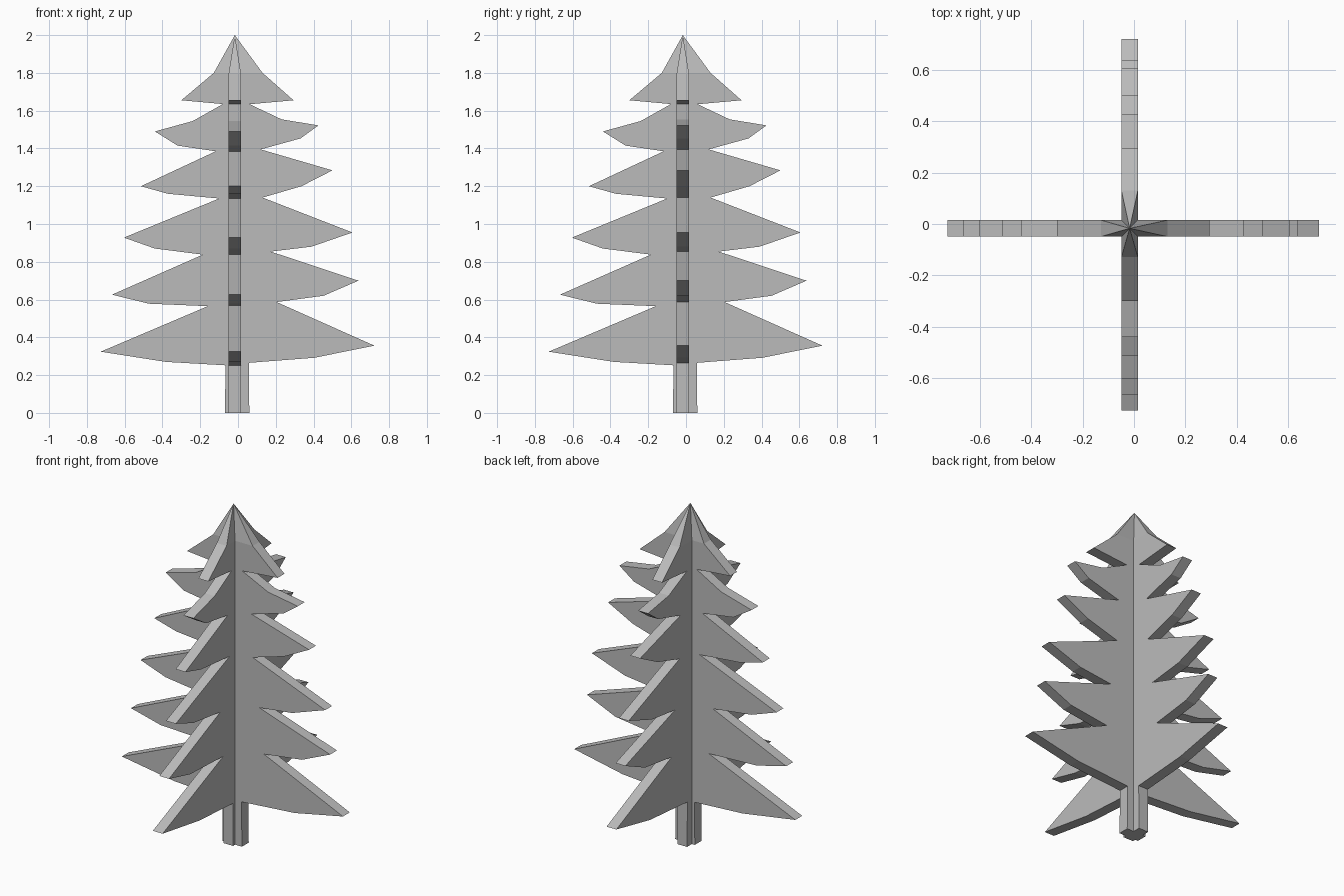
import bpy, bmesh, math
from mathutils import Matrix, Vector

if "Cube" in bpy.data.objects:
    bpy.data.objects.remove(bpy.data.objects["Cube"])

CENTRE = -0.017      # where the two boards cross, in x and in y
HALF = 0.032         # half board thickness
APEX = (CENTRE, 2.0)

# Branch outline: right side from shoulder down, left side from trunk up
RIGHT = [(.13, 1.80), (.294, 1.655), (.062, 1.634), (.231, 1.554), (.426, 1.522),
         (.331, 1.453), (.12, 1.395), (.50, 1.284), (.336, 1.20), (.13, 1.14),
         (.606, .955), (.389, .88), (.173, .854), (.638, .70), (.453, .62),
         (.204, .587), (.722, .356), (.405, .292), (.057, .265), (.06, 0)]
LEFT = [(-.068, 0), (-.067, .252), (-.382, .27), (-.727, .324), (-.16, .565),
        (-.472, .578), (-.667, .626), (-.186, .838), (-.44, .87), (-.604, .928),
        (-.10, 1.135), (-.371, 1.16), (-.514, 1.20), (-.118, 1.385), (-.32, 1.415),
        (-.44, 1.49), (-.24, 1.545), (-.08, 1.635), (-.30, 1.655), (-.128, 1.80)]

green_grey = bpy.data.materials.new("plain_grey")
green_grey.diffuse_color = (0.5, 0.5, 0.5, 1)
green_grey.use_nodes = True
green_grey.node_tree.nodes["Principled BSDF"].inputs["Base Color"].default_value = green_grey.diffuse_color


def tree_board(name, swap):
    """Flat tree-shaped board whose top is pinched to a single point."""
    bm = bmesh.new()
    outline = RIGHT + LEFT
    front = [bm.verts.new((x, CENTRE - HALF, z)) for x, z in outline]
    back = [bm.verts.new((x, CENTRE + HALF, z)) for x, z in outline]
    tip = bm.verts.new((APEX[0], CENTRE, APEX[1]))
    # broad sides and their tapering tops
    for side in (front, back):
        bm.faces.new(side)
        bm.faces.new((side[-1], side[0], tip))
    # edge strip around the branches and trunk
    for i in range(len(outline) - 1):
        bm.faces.new((front[i], front[i + 1], back[i + 1], back[i]))
    # sloping edges that meet at the tip
    for i in (0, -1):
        bm.faces.new((front[i], back[i], tip))
    if swap:  # second board: x profile runs along y
        c = Vector((CENTRE, CENTRE, 0))
        bmesh.ops.rotate(bm, cent=c, matrix=Matrix.Rotation(math.pi / 2, 3, 'Z'), verts=bm.verts)
    bmesh.ops.recalc_face_normals(bm, faces=bm.faces)
    me = bpy.data.meshes.new(name)
    bm.to_mesh(me)
    bm.free()
    me.materials.append(green_grey)
    ob = bpy.data.objects.new(name, me)
    bpy.context.collection.objects.link(ob)


tree_board("tree_board_wide", False)
tree_board("tree_board_deep", True)
